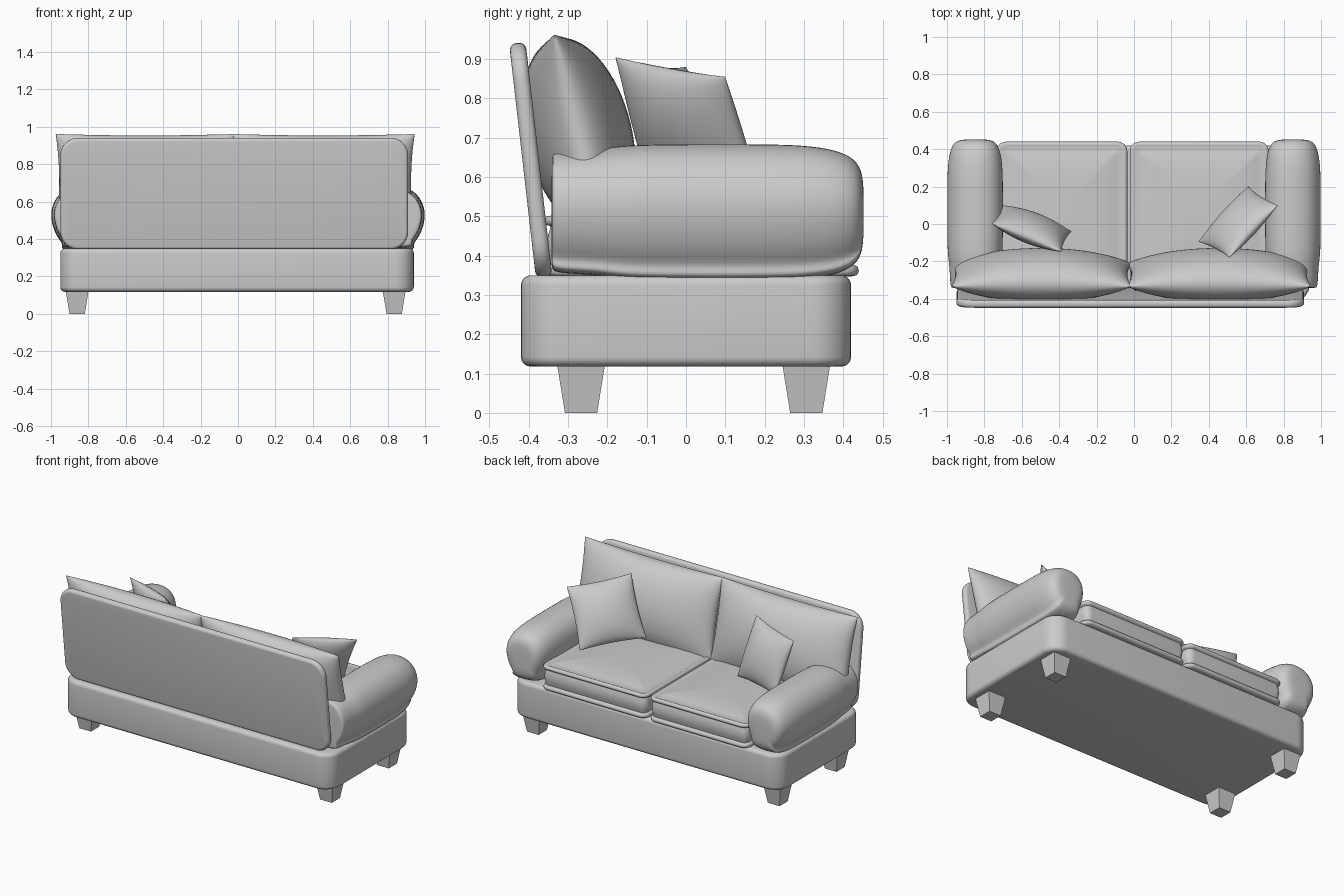
import bpy, bmesh, math
from mathutils import Vector

if "Cube" in bpy.data.objects:
    bpy.data.objects.remove(bpy.data.objects["Cube"])


def finish(bm, name, angle=40):
    bmesh.ops.recalc_face_normals(bm, faces=bm.faces)
    me = bpy.data.meshes.new(name)
    bm.to_mesh(me)
    bm.free()
    ob = bpy.data.objects.new(name, me)
    bpy.context.collection.objects.link(ob)
    bpy.ops.object.select_all(action='DESELECT')
    ob.select_set(True)
    bpy.context.view_layer.objects.active = ob
    bpy.ops.object.shade_smooth_by_angle(angle=math.radians(angle))
    return ob


def loft(name, rings, angle=40):
    bm = bmesh.new()
    vr = [[bm.verts.new(p) for p in ring] for ring in rings]
    n = len(vr[0])
    for a, b in zip(vr, vr[1:]):
        for i in range(n):
            bm.faces.new((a[i], a[(i + 1) % n], b[(i + 1) % n], b[i]))
    bm.faces.new(vr[0])
    bm.faces.new(vr[-1])
    return finish(bm, name, angle)


def rounded_box(name, x0, x1, y0, y1, r, profile, angle=40):
    """Stack of rounded rectangles; profile is a list of (inset, z)."""
    rings = []
    for d, z in profile:
        rr = max(r - d, 0.01)
        ring = []
        for k, (sx, sy) in enumerate(((1, 1), (-1, 1), (-1, -1), (1, -1))):
            cx = (x1 - d - rr) if sx > 0 else (x0 + d + rr)
            cy = (y1 - d - rr) if sy > 0 else (y0 + d + rr)
            for i in range(9):
                t = math.pi / 2 * (k + i / 8)
                ring.append((cx + rr * math.cos(t), cy + rr * math.sin(t), z))
        rings.append(ring)
    return loft(name, rings, angle)


def round_edges(z0, z1, r, n=5):
    lo = [(r * (1 - math.sin(t)), z0 + r * (1 - math.cos(t)))
          for t in [math.pi / 2 * i / n for i in range(n + 1)]]
    return lo + [(d, z1 + z0 - z) for d, z in reversed(lo)]


def pillow(name, tl, tr, bl, br, thick, pinch=0.05, n=28, power=0.55):
    """Puffed cushion between four pointed corners."""
    tl, tr, bl, br = map(Vector, (tl, tr, bl, br))
    nor = (tr - tl + br - bl).cross(tl - bl + tr - br).normalized()
    bm = bmesh.new()
    for side in (1, -1):
        grid = []
        for j in range(n + 1):
            row = []
            for i in range(n + 1):
                # cosine spacing keeps the seam round
                u = -math.cos(math.pi * i / n)
                v = -math.cos(math.pi * j / n)
                uu = u * (1 - pinch * (1 - v * v))
                vv = v * (1 - pinch * (1 - u * u))
                s, t = (uu + 1) / 2, (vv + 1) / 2
                p = bl.lerp(br, s).lerp(tl.lerp(tr, s), t)
                h = max(0, (1 - u * u) * (1 - v * v)) ** power
                row.append(bm.verts.new(p + nor * (side * thick * h)))
            grid.append(row)
        for j in range(n):
            for i in range(n):
                bm.faces.new((grid[j][i], grid[j][i + 1],
                              grid[j + 1][i + 1], grid[j + 1][i]))
    bmesh.ops.remove_doubles(bm, verts=bm.verts, dist=1e-5)
    return finish(bm, name, 60)


# Base
rounded_box("base", -0.95, 0.94, -0.42, 0.42, 0.10, round_edges(0.118, 0.35, 0.025))

# Tapered legs
for side, x in (("left", -0.86), ("right", 0.835)):
    for end, y in (("rear", -0.267), ("front", 0.306)):
        rings = [[(x + sx * w, y + sy * w, z) for sx, sy in
                  ((1, 1), (-1, 1), (-1, -1), (1, -1))]
                 for w, z in ((0.041, 0), (0.062, 0.13))]
        loft(f"{side}_{end}_leg", rings, 30)

# Reclined back panel
panel = rounded_box("back_panel", -0.93, 0.93, -0.30, 0.30, 0.095,
                    round_edges(-0.021, 0.021, 0.018))
panel.rotation_euler = (math.radians(96.5), 0, 0)
panel.location = (-0.02, -0.395, 0.643)

# Rolled arms: one cross-section scaled along y
section = [(0.695, 0.55), (0.715, 0.63), (0.775, 0.68), (0.86, 0.688),
           (0.945, 0.66), (0.993, 0.59), (1.004, 0.51), (0.975, 0.42),
           (0.94, 0.38), (0.94, 0.362), (0.945, 0.335), (0.74, 0.335),
           (0.74, 0.40), (0.71, 0.46)]
stations = [(-0.342, 0.80), (-0.34, 0.87), (-0.30, 0.90), (-0.22, 0.92),
            (-0.16, 0.99), (0, 1), (0.2, 1), (0.3, 0.985), (0.38, 0.92),
            (0.43, 0.79), (0.45, 0.58), (0.452, 0.25)]
for side, sx in (("left", -1), ("right", 1)):
    rings = [[(sx * (0.85 + (x - 0.85) * s), y, 0.51 + (z - 0.51) * s)
              for x, z in section] for y, s in stations]
    arm = loft(f"{side}_arm", rings, 60)
    arm.modifiers.new("smooth", 'SUBSURF').levels = 2
    arm.modifiers["smooth"].render_levels = 2

# Seat cushions with piped edges
seat_profile = [(0.3, 0.345), (0.02, 0.347), (0.006, 0.35), (0, 0.36),
                (0.004, 0.372), (0.016, 0.378), (0.010, 0.40), (0.006, 0.425),
                (0.010, 0.455), (0.016, 0.474), (0.004, 0.479), (0, 0.49),
                (0.006, 0.50), (0.018, 0.502), (0.026, 0.498), (0.06, 0.508),
                (0.12, 0.518), (0.2, 0.524), (0.3, 0.527)]
for side, x0, x1 in (("left", -0.735, -0.036), ("right", -0.022, 0.72)):
    rounded_box(f"{side}_seat_cushion", x0, x1, -0.36, 0.44, 0.05, seat_profile, 60)

# Back cushions
for side, x0, x1 in (("left", -0.975, -0.015), ("right", -0.035, 0.945)):
    pillow(f"{side}_back_cushion", (x0, -0.335, 0.962), (x1, -0.335, 0.962),
           (x0, -0.21, 0.45), (x1, -0.21, 0.45), 0.135, 0.04, 32, 0.5)

# Loose throw pillows
pillow("left_throw_pillow", (-0.76, 0.0, 0.88), (-0.39, -0.15, 0.89),
       (-0.70, 0.10, 0.56), (-0.335, -0.04, 0.53), 0.07)
pillow("right_throw_pillow", (0.51, -0.18, 0.905), (0.77, 0.10, 0.855),
       (0.345, -0.095, 0.57), (0.61, 0.20, 0.53), 0.07)
